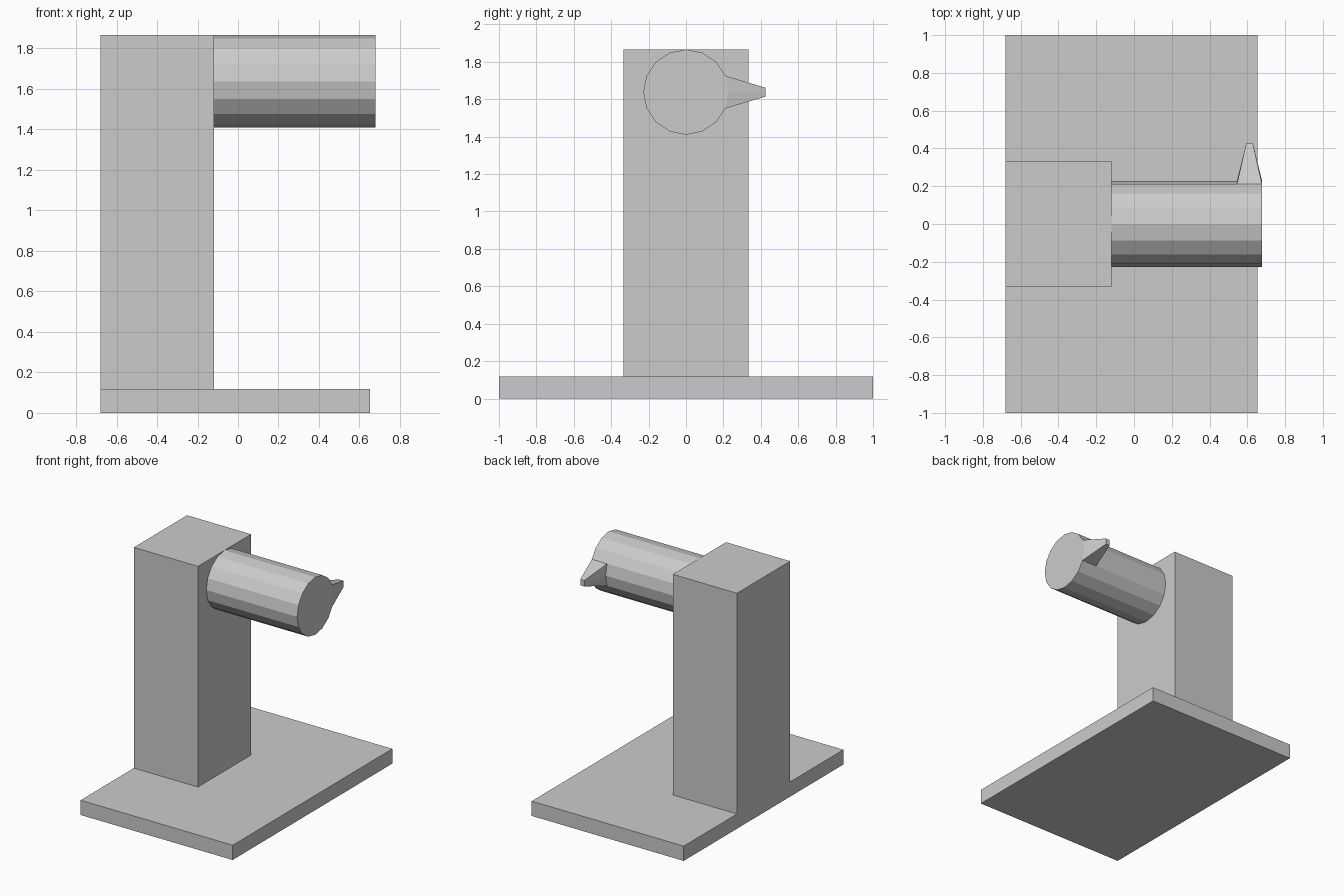
import bpy, bmesh
from mathutils import Matrix, Vector

if "Cube" in bpy.data.objects:
    bpy.data.objects.remove(bpy.data.objects["Cube"])


def add_object(name, bm):
    bmesh.ops.recalc_face_normals(bm, faces=bm.faces[:])
    mesh = bpy.data.meshes.new(name)
    bm.to_mesh(mesh)
    bm.free()
    obj = bpy.data.objects.new(name, mesh)
    bpy.context.collection.objects.link(obj)


def box(name, lo, hi):
    lo, hi = Vector(lo), Vector(hi)
    bm = bmesh.new()
    m = Matrix.Translation((lo + hi) / 2) @ Matrix.Diagonal((*(hi - lo), 1))
    bmesh.ops.create_cube(bm, size=1, matrix=m)
    add_object(name, bm)


# Base plate and upright column
box("base_plate", (-0.68, -1, 0), (0.653, 1, 0.117))
box("column", (-0.68, -0.333, 0.117), (-0.118, 0.333, 1.866))

# 16-sided barrel along x
X0, X1, CUT, R, Z = -0.118, 0.678, 0.545, 0.228, 1.638
bm = bmesh.new()
m = Matrix.Translation(((X0 + X1) / 2, 0, Z)) @ Matrix.Rotation(1.5707963, 4, 'Y')
bmesh.ops.create_cone(bm, cap_ends=True, segments=16, radius1=R, radius2=R,
                      depth=X1 - X0, matrix=m)

# Tapered spike: cut a ring near the tip, extrude the two side faces
bmesh.ops.bisect_plane(bm, geom=bm.verts[:] + bm.edges[:] + bm.faces[:],
                       plane_co=(CUT, 0, 0), plane_no=(1, 0, 0))
side = [f for f in bm.faces
        if f.calc_center_median().x > CUT + 0.01 and f.calc_center_median().y > 0.2]
geom = bmesh.ops.extrude_face_region(bm, geom=side)["geom"]
bmesh.ops.delete(bm, geom=[f for f in side if f.is_valid], context='FACES_ONLY')
for v in (g for g in geom if isinstance(g, bmesh.types.BMVert)):
    mid = (CUT + X1) / 2
    v.co = (mid + (v.co.x - mid) * 0.27, 0.425, Z + (v.co.z - Z) * 0.27)
add_object("barrel_with_spike", bm)
